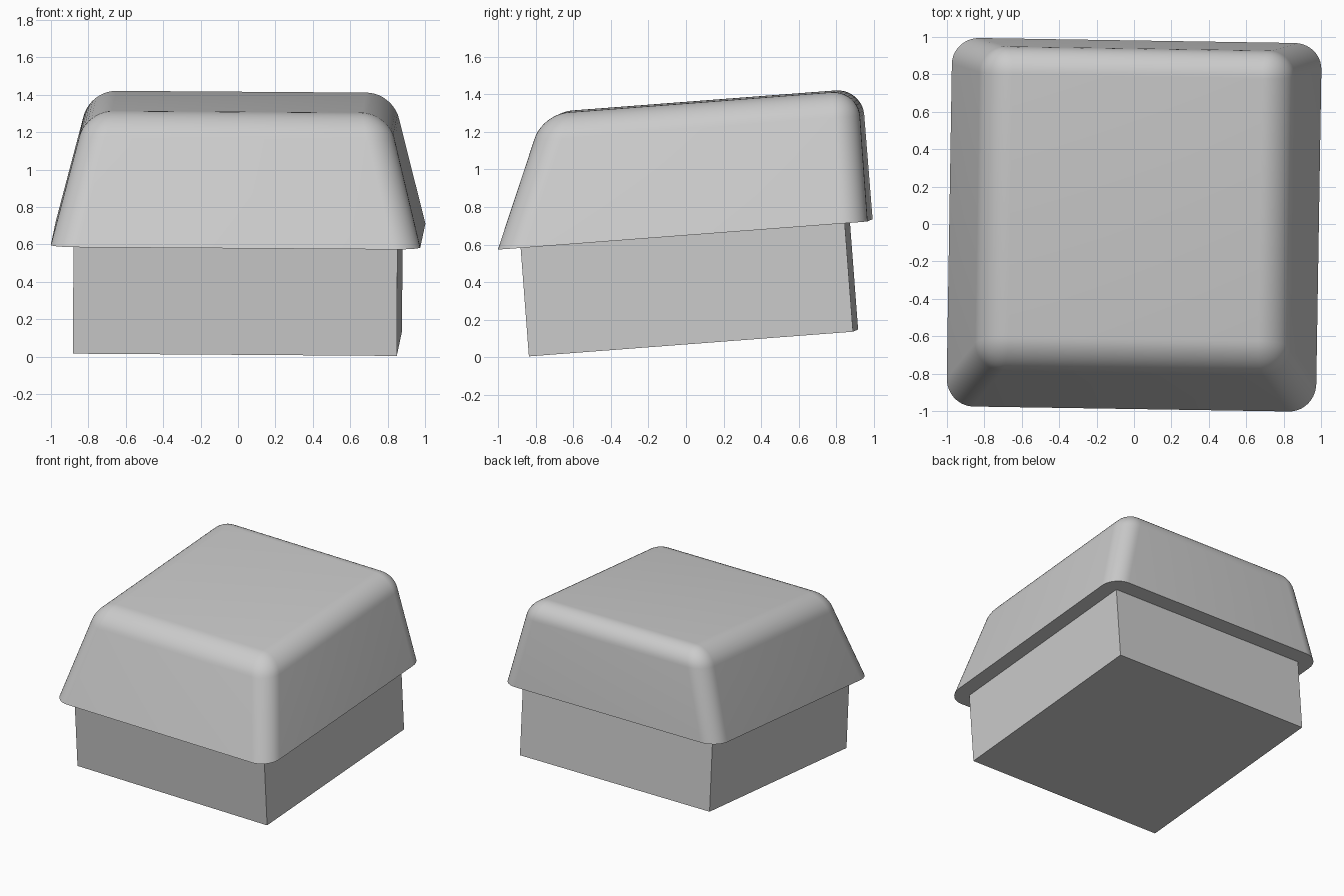
import bpy, bmesh
from math import radians
from mathutils import Euler

old = bpy.data.objects.get("Cube")
if old:
    bpy.data.objects.remove(old, do_unlink=True)

grey = bpy.data.materials.new("plain_grey")
grey.use_nodes = True
grey.diffuse_color = (0.6, 0.6, 0.6, 1)
grey.node_tree.nodes["Principled BSDF"].inputs["Base Color"].default_value = (0.6, 0.6, 0.6, 1)


def block(name, half, z0, z1, side=0, front=0, back=0, radius=0):
    """Box whose top is inset on each side; the upper edges may be rounded."""
    bm = bmesh.new()
    bmesh.ops.create_cube(bm, size=2)
    for v in bm.verts:
        top = v.co.z > 0
        inset_y = front if v.co.y < 0 else back
        v.co.x *= half - (side if top else 0)
        v.co.y *= half - (inset_y if top else 0)
        v.co.z = z1 if top else z0
    if radius:
        edges = [e for e in bm.edges if any(v.co.z > z0 + 0.01 for v in e.verts)]
        bmesh.ops.bevel(bm, geom=edges, offset=radius, segments=10,
                        profile=0.5, affect='EDGES', clamp_overlap=True)
    bmesh.ops.recalc_face_normals(bm, faces=bm.faces)
    mesh = bpy.data.meshes.new(name)
    bm.to_mesh(mesh)
    bm.free()
    mesh.materials.append(grey)
    obj = bpy.data.objects.new(name, mesh)
    bpy.context.collection.objects.link(obj)
    # The whole model leans towards its front
    obj.rotation_euler = Euler((radians(4.35), radians(0.4), radians(-0.9)))
    obj.location = (-0.003, 0.04, 0.076)
    return obj


# Square lower body
block("base_block", 0.866, 0, 0.59)

# Overhanging cap: sloped front and sides, upright back, rounded edges
cap = block("sloped_cap", 0.988, 0.58, 1.28, side=0.18, front=0.29, radius=0.14)

bpy.ops.object.select_all(action='DESELECT')
cap.select_set(True)
bpy.context.view_layer.objects.active = cap
bpy.ops.object.shade_smooth_by_angle(angle=radians(35))
